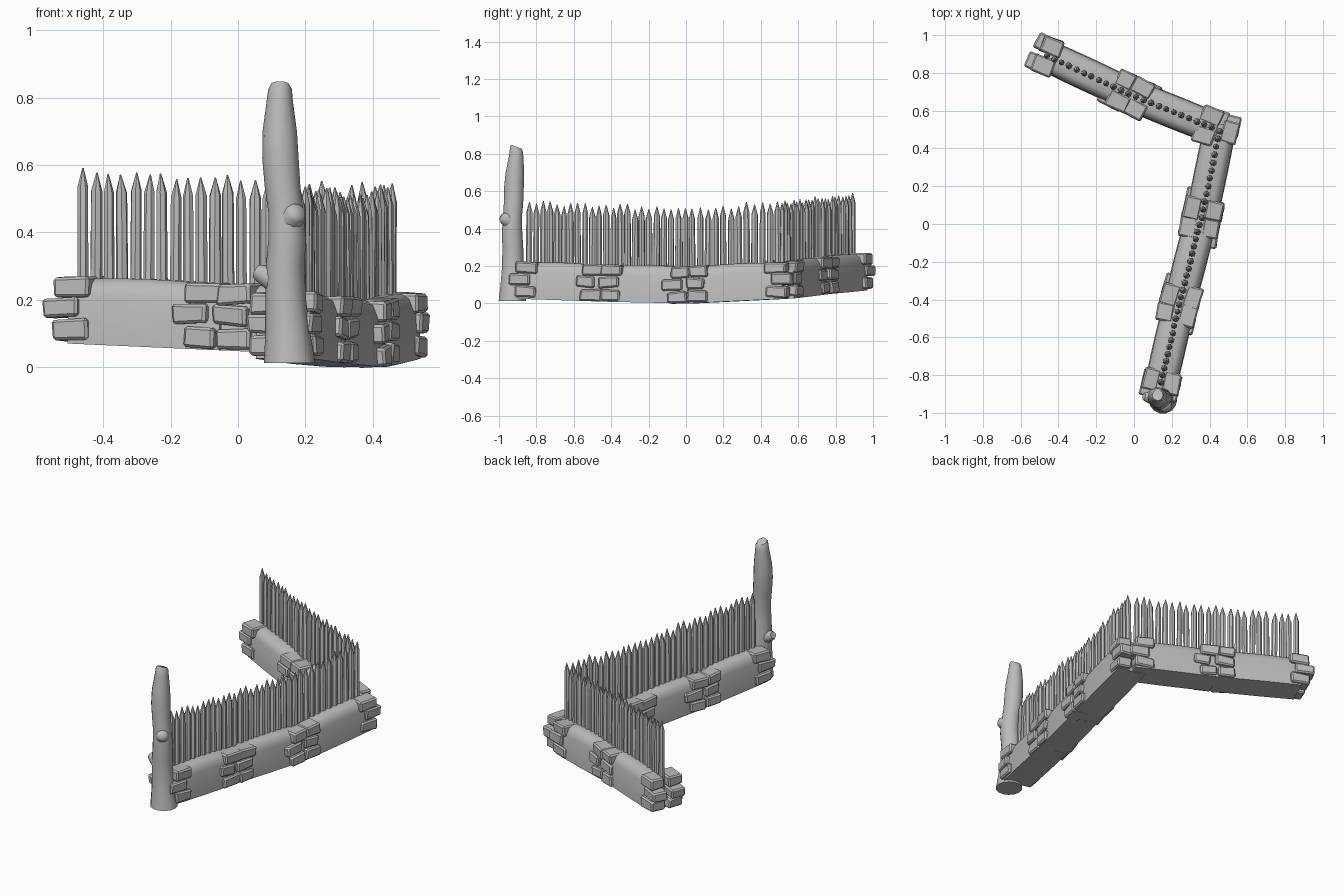
import bpy, bmesh, random
from math import pi, cos, sin, radians, atan2
from mathutils import Vector, Matrix

random.seed(4)
cube = bpy.data.objects.get("Cube")
if cube:
    bpy.data.objects.remove(cube)

grey = bpy.data.materials.new("plain grey")
grey.use_nodes = True
grey.diffuse_color = (0.5, 0.5, 0.5, 1)
grey.node_tree.nodes["Principled BSDF"].inputs["Base Color"].default_value = (0.5, 0.5, 0.5, 1)


def finish(bm, name, angle=35):
    bmesh.ops.recalc_face_normals(bm, faces=bm.faces)
    mesh = bpy.data.meshes.new(name)
    bm.to_mesh(mesh)
    bm.free()
    mesh.materials.append(grey)
    obj = bpy.data.objects.new(name, mesh)
    bpy.context.collection.objects.link(obj)
    bpy.ops.object.select_all(action="DESELECT")
    obj.select_set(True)
    bpy.context.view_layer.objects.active = obj
    bpy.ops.object.shade_smooth_by_angle(angle=radians(angle))
    return obj


def loft(bm, rings):
    """Skin closed rings of points and cap both ends."""
    rows = [[bm.verts.new(p) for p in ring] for ring in rings]
    for a, b in zip(rows, rows[1:]):
        for i in range(len(a)):
            j = (i + 1) % len(a)
            bm.faces.new((a[i], a[j], b[j], b[i]))
    bm.faces.new(rows[0][::-1])
    bm.faces.new(rows[-1])


def circle(x, y, z, r, n, turn=0.0):
    return [Vector((x + r * cos(turn + 2 * pi * i / n), y + r * sin(turn + 2 * pi * i / n), z))
            for i in range(n)]


# Ground lines of the two wall runs
long_run = [Vector(p) for p in ((.135, -.88, .025), (.238, -.43, .01), (.357, .03, 0), (.46, .53, .025))]
short_run = [Vector(p) for p in ((.44, .50, .027), (-.02, .685, .05), (-.47, .895, .07))]


def along(run, t):
    """Point and direction at fraction t; fractions outside 0..1 run on past the ends."""
    f = t * (len(run) - 1)
    i = min(max(int(f), 0), len(run) - 2)
    return run[i].lerp(run[i + 1], f - i), (run[i + 1] - run[i]).normalized()


# Wall bodies: rounded-top section swept along each piece
section = [(-.088, 0), (.088, 0), (.084, .145), (.07, .18), (.045, .195),
           (-.045, .195), (-.07, .18), (-.084, .145)]


def wall(run, name):
    bm = bmesh.new()
    for a, b in zip(run, run[1:]):
        d = (b - a).normalized()
        side = Vector((d.y, -d.x, 0)).normalized()
        rings = []
        for k in range(7):
            t = k / 6
            swell = sin(pi * t)
            p = a.lerp(b, t)
            rings.append([p + side * u * (.96 + .04 * swell) + Vector((0, 0, v * (.98 + .05 * swell)))
                          for u, v in section])
        loft(bm, rings)
    finish(bm, name, 40)


def stone(bm, run, t, shift, offset, height, length):
    """One chipped block, set beside the wall."""
    p, d = along(run, t)
    side = Vector((d.y, -d.x, 0)).normalized()
    p = p + d * shift + side * offset + Vector((0, 0, height))
    turn = Matrix.Translation(p) @ Matrix.Rotation(atan2(d.y, d.x) + random.uniform(-.08, .08), 4, "Z") \
        @ Matrix.Rotation(random.uniform(-.07, .07), 4, "Y")
    block = bmesh.new()
    bmesh.ops.create_cube(block, size=1, matrix=Matrix.Diagonal((length, .09, .06, 1)))
    for v in block.verts:
        v.co += Vector([random.uniform(-.004, .004) for _ in range(3)])
    bmesh.ops.bevel(block, geom=block.edges[:], offset=.008, segments=1, affect="EDGES")
    block.transform(turn)
    mesh = bpy.data.meshes.new("block")
    block.to_mesh(mesh)
    block.free()
    bm.from_mesh(mesh)
    bpy.data.meshes.remove(mesh)


joint_rows = ((.035, (-.06, .05)), (.105, (-.09, .04)), (.168, (-.045, .055)))
end_rows = ((.04, 0), (.105, .03), (.168, -.005))


def joint_stones(run, name):
    bm = bmesh.new()
    last = len(run) - 1
    for k in range(1, last):
        for side in (-1, 1):
            for height, shifts in joint_rows:
                for s in shifts:
                    stone(bm, run, k / last, s * side, side * .06, height, random.uniform(.095, .12))
    finish(bm, name, 25)


def end_stones(run, t, outward, name):
    bm = bmesh.new()
    for side in (-1, 1):
        for height, s in end_rows:
            stone(bm, run, t, outward * s, side * .056, height, .115)
    finish(bm, name, 25)


# Pointed stakes set in the wall top
def stakes(run, count, start, end, name):
    bm = bmesh.new()
    for i in range(count):
        p, d = along(run, start + (end - start) * i / (count - 1))
        r = random.uniform(.0165, .0195)
        tip = p.z + random.uniform(.495, .528)
        lean = random.uniform(-.003, .003)
        turn = random.uniform(0, pi)
        x, y = p.x + lean, p.y - lean
        loft(bm, [circle(p.x, p.y, p.z + .12, r, 7, turn),
                  circle(x, y, tip - .055, r * .93, 7, turn),
                  circle(x + lean, y, tip, .002, 7, turn)])
    finish(bm, name, 45)


wall(long_run, "long_wall")
wall(short_run, "short_wall")
joint_stones(long_run, "long_wall_joint_stones")
joint_stones(short_run, "short_wall_joint_stones")
end_stones(long_run, .03, -1, "post_end_stones")
end_stones(long_run, .98, 1, "long_corner_stones")
end_stones(short_run, .05, -1, "short_corner_stones")
end_stones(short_run, .99, 1, "open_end_stones")
stakes(long_run, 35, .03, .975, "long_wall_stakes")
stakes(short_run, 23, .03, .99, "short_wall_stakes")

# Tree-trunk post: rings of x, y, z, radius, with a slanted top
trunk = [(.153, -.928, .012, .076), (.148, -.926, .1, .067), (.142, -.925, .2, .06),
         (.14, -.926, .3, .057), (.146, -.93, .38, .056), (.142, -.928, .46, .052),
         (.132, -.922, .54, .053), (.126, -.92, .62, .054), (.124, -.915, .7, .051),
         (.124, -.908, .79, .039), (.125, -.906, .825, .035), (.125, -.906, .838, .028)]
bm = bmesh.new()
rings = [circle(*ring, 14) for ring in trunk]
for ring in rings[-2:]:
    for p in ring:
        p.z -= (p.y + .906) * .4
loft(bm, rings)
finish(bm, "trunk_post", 45)


# Knots: short tapering stubs with rounded rims
def knot(name, place, direction, radius, length):
    bm = bmesh.new()
    loft(bm, [circle(0, 0, length * h, radius * r, 10)
              for h, r in ((-.5, 1.5), (.2, 1.25), (.75, 1), (1, .75))])
    aim = Vector(direction).to_track_quat("Z", "Y").to_matrix().to_4x4()
    bm.transform(Matrix.Translation(place) @ aim)
    finish(bm, name, 60)


knot("front_knot", (.155, -.945, .44), (.45, -.7, .45), .032, .05)
knot("side_knot", (.095, -.92, .265), (-.8, .15, .4), .026, .048)
